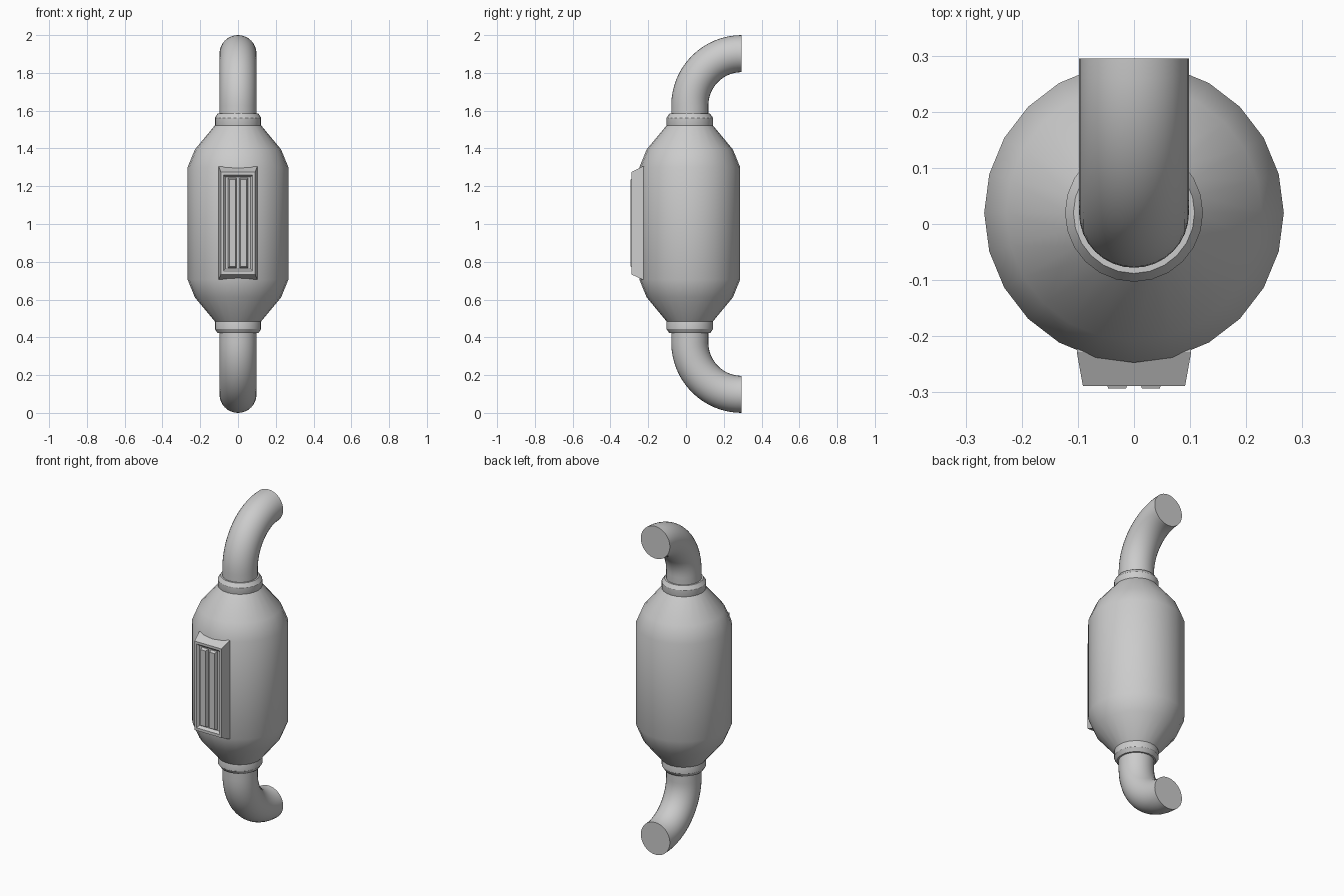
import bpy, bmesh
from math import sin, cos, pi, radians
from mathutils import Vector

if "Cube" in bpy.data.objects:
    bpy.data.objects.remove(bpy.data.objects["Cube"])

AXIS_Y = 0.02   # vertical axis of the canister
MID_Z = 1.003   # symmetry height


def finish(name, bm, angle=None):
    bmesh.ops.recalc_face_normals(bm, faces=bm.faces)
    me = bpy.data.meshes.new(name)
    bm.to_mesh(me)
    bm.free()
    ob = bpy.data.objects.new(name, me)
    bpy.context.collection.objects.link(ob)
    if angle:
        bpy.ops.object.select_all(action='DESELECT')
        ob.select_set(True)
        bpy.context.view_layer.objects.active = ob
        bpy.ops.object.shade_smooth_by_angle(angle=radians(angle))
    return ob


def skin(bm, rings, cap_start=True, cap_end=True):
    """Join successive rings of points with quads and cap the ends."""
    rows = [[bm.verts.new(p) for p in r] for r in rings]
    n = len(rows[0])
    for a, b in zip(rows, rows[1:]):
        for i in range(n):
            j = (i + 1) % n
            bm.faces.new((a[i], a[j], b[j], b[i]))
    if cap_start:
        bm.faces.new(rows[0][::-1])
    if cap_end:
        bm.faces.new(rows[-1])


def lathe(name, profile, sides=24):
    bm = bmesh.new()
    skin(bm, [[(r * cos(2 * pi * i / sides), AXIS_Y + r * sin(2 * pi * i / sides), z)
               for i in range(sides)] for r, z in profile])
    return finish(name, bm, 30)


def rect(w, z0, z1, y):
    return [(-w, y, z0), (w, y, z0), (w, y, z1), (-w, y, z1)]


# canister body, shoulders tapering to both necks
half = [(0.267, 0.297), (0.228, 0.392), (0.12, 0.522)]
lathe("canister_body", [(r, MID_Z - h) for r, h in reversed(half)]
      + [(r, MID_Z + h) for r, h in half])

for s, end in ((1, "upper"), (-1, "lower")):
    # chamfered collar
    lathe(end + "_collar", [(r, MID_Z + s * h) for r, h in
          ((0.118, 0.505), (0.123, 0.522), (0.123, 0.559), (0.108, 0.581))])

    # elbow pipe: short straight run, then a quarter bend towards the back
    R, r, n = 0.275, 0.098, 32
    path = [(AXIS_Y, 0.56, 0.0)]
    path += [(AXIS_Y + R * (1 - cos(t)), 0.627 + R * sin(t), t)
             for t in (i * pi / 32 for i in range(17))]
    rings = []
    for y, z, t in path:
        out = Vector((0, cos(t), -sin(t)))
        rings.append([])
        for i in range(n):
            a = 2 * pi * i / n
            p = Vector((0, y, z)) + Vector((r * cos(a), 0, 0)) + out * r * sin(a)
            p.z = 1.0 + s * p.z
            rings[-1].append(p)
    bm = bmesh.new()
    skin(bm, rings)
    finish(end + "_elbow_pipe", bm, 40)

# front panel with tapered sides and a recessed face
bm = bmesh.new()
skin(bm, [rect(0.102, 0.705, 1.305, -0.17),
          rect(0.102, 0.705, 1.305, -0.228),
          rect(0.091, 0.733, 1.275, -0.289),
          rect(0.078, 0.750, 1.260, -0.289),
          rect(0.066, 0.762, 1.248, -0.274)])
finish("front_panel", bm)

# two raised slats in the recess
for x, side in ((-0.03, "left"), (0.03, "right")):
    bm = bmesh.new()
    skin(bm, [rect(0.024, 0.766, 1.244, -0.265),
              rect(0.022, 0.768, 1.242, -0.276),
              rect(0.016, 0.774, 1.236, -0.293)])
    bmesh.ops.translate(bm, verts=bm.verts, vec=(x, 0, 0))
    finish(side + "_slat", bm)
